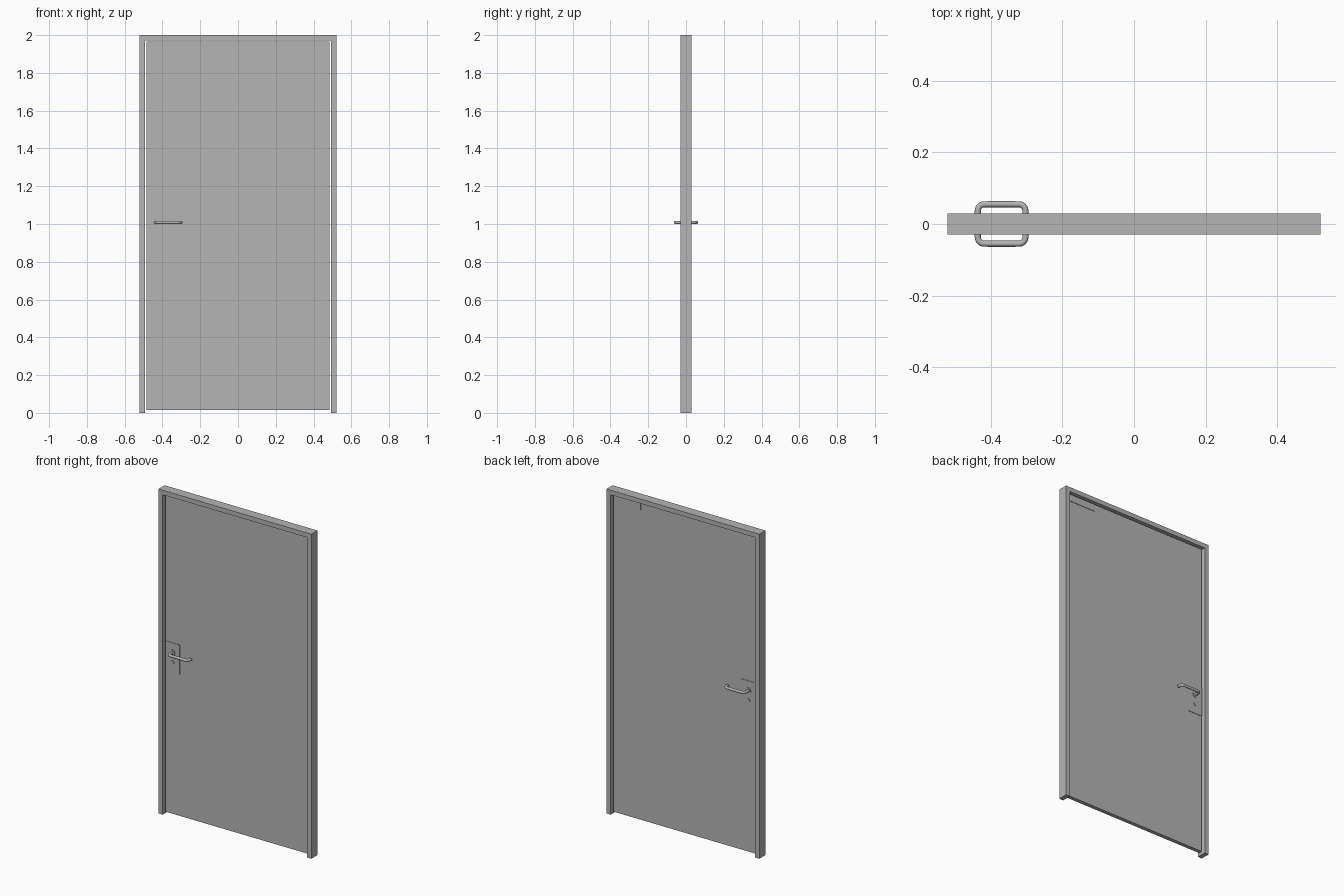
import bpy, bmesh
from math import radians
from mathutils import Matrix, Vector

cube = bpy.data.objects.get("Cube")
if cube:
    bpy.data.objects.remove(cube, do_unlink=True)

grey = bpy.data.materials.new("mid_grey")
grey.use_nodes = True
grey.diffuse_color = (0.46, 0.46, 0.46, 1)
grey.node_tree.nodes["Principled BSDF"].inputs["Base Color"].default_value = grey.diffuse_color

DOOR_Y = 0.012       # half thickness of the leaf
PLATE = 0.003        # thickness of the fittings on the leaf
HANDLE_X, HANDLE_Z = -0.436, 1.008


def finish(bm, name):
    mesh = bpy.data.meshes.new(name)
    bm.to_mesh(mesh)
    bm.free()
    obj = bpy.data.objects.new(name, mesh)
    bpy.context.collection.objects.link(obj)
    mesh.materials.append(grey)
    return obj


def box(name, low, high):
    low, high = Vector(low), Vector(high)
    bm = bmesh.new()
    bmesh.ops.create_cube(bm, size=1)
    bmesh.ops.scale(bm, vec=high - low, verts=bm.verts)
    bmesh.ops.translate(bm, vec=(low + high) / 2, verts=bm.verts)
    return finish(bm, name)


def smooth(obj):
    bpy.ops.object.select_all(action="DESELECT")
    obj.select_set(True)
    bpy.context.view_layer.objects.active = obj
    bpy.ops.object.shade_smooth_by_angle(angle=radians(40))


def disc(name, x, y, z, radius, depth):
    bm = bmesh.new()
    turn = Matrix.Translation((x, y, z)) @ Matrix.Rotation(radians(90), 4, "X")
    bmesh.ops.create_cone(bm, cap_ends=True, segments=24, radius1=radius,
                          radius2=radius, depth=depth, matrix=turn)
    smooth(finish(bm, name))


def lever(name, side):
    # Tube from the spindle, along the leaf, with a short return at the end
    start, end, reach, bend = HANDLE_X, -0.303, 0.055, 0.018
    path = [(start, DOOR_Y), (start, reach - bend), (start + bend, reach),
            (end - bend, reach), (end, reach - bend), (end, 0.026)]
    curve = bpy.data.curves.new(name, "CURVE")
    curve.dimensions = "3D"
    curve.bevel_depth = 0.0085
    curve.bevel_resolution = 3
    curve.resolution_u = 6
    curve.use_fill_caps = True
    spline = curve.splines.new("BEZIER")
    spline.bezier_points.add(len(path) - 1)
    points = [Vector((x, side * y, HANDLE_Z)) for x, y in path]
    corners = {1: (start, reach), 2: (start, reach), 3: (end, reach), 4: (end, reach)}
    for i, (bp, co) in enumerate(zip(spline.bezier_points, points)):
        bp.co = co
        bp.handle_left_type = bp.handle_right_type = "FREE"
        before, after = points[max(i - 1, 0)], points[min(i + 1, len(points) - 1)]
        bp.handle_left = co.lerp(before, 0.3)
        bp.handle_right = co.lerp(after, 0.3)
        if i in corners:
            x, y = corners[i]
            pull = co.lerp(Vector((x, side * y, HANDLE_Z)), 0.55)
            if i % 2:
                bp.handle_right = pull
            else:
                bp.handle_left = pull
    obj = bpy.data.objects.new(name, curve)
    bpy.context.collection.objects.link(obj)
    curve.materials.append(grey)
    bpy.ops.object.select_all(action="DESELECT")
    obj.select_set(True)
    bpy.context.view_layer.objects.active = obj
    bpy.ops.object.convert(target="MESH")
    smooth(bpy.context.view_layer.objects.active)


# Frame: one U-shaped outline pushed through its depth
outline = [(-0.521, 0), (-0.521, 2), (0.521, 2), (0.521, 0),
           (0.493, 0), (0.493, 1.972), (-0.493, 1.972), (-0.493, 0)]
bm = bmesh.new()
face = bm.faces.new([bm.verts.new((x, -0.03, z)) for x, z in outline])
push = bmesh.ops.extrude_face_region(bm, geom=[face])
bmesh.ops.translate(bm, vec=(0, 0.06, 0),
                    verts=[g for g in push["geom"] if isinstance(g, bmesh.types.BMVert)])
bmesh.ops.recalc_face_normals(bm, faces=bm.faces)
finish(bm, "door_frame")

# Door leaf
box("door_leaf", (-0.485, -DOOR_Y, 0.014), (0.485, DOOR_Y, 1.967))

# Closer plate in the upper hinge corner of the back
box("closer_plate", (0.30, DOOR_Y, 1.922), (0.484, DOOR_Y + PLATE, 1.966))

# Lock fittings on both faces
for label, side in (("front", -1), ("back", 1)):
    y = side * DOOR_Y
    outer = y + side * PLATE
    box(label + "_lock_plate", (-0.483, min(y, outer), 0.888), (-0.387, max(y, outer), 1.068))
    disc(label + "_handle_rose", HANDLE_X, outer, HANDLE_Z, 0.018, 0.010)
    disc(label + "_key_cylinder", HANDLE_X, outer, 0.948, 0.011, 0.008)
    lever(label + "_lever_handle", side)
